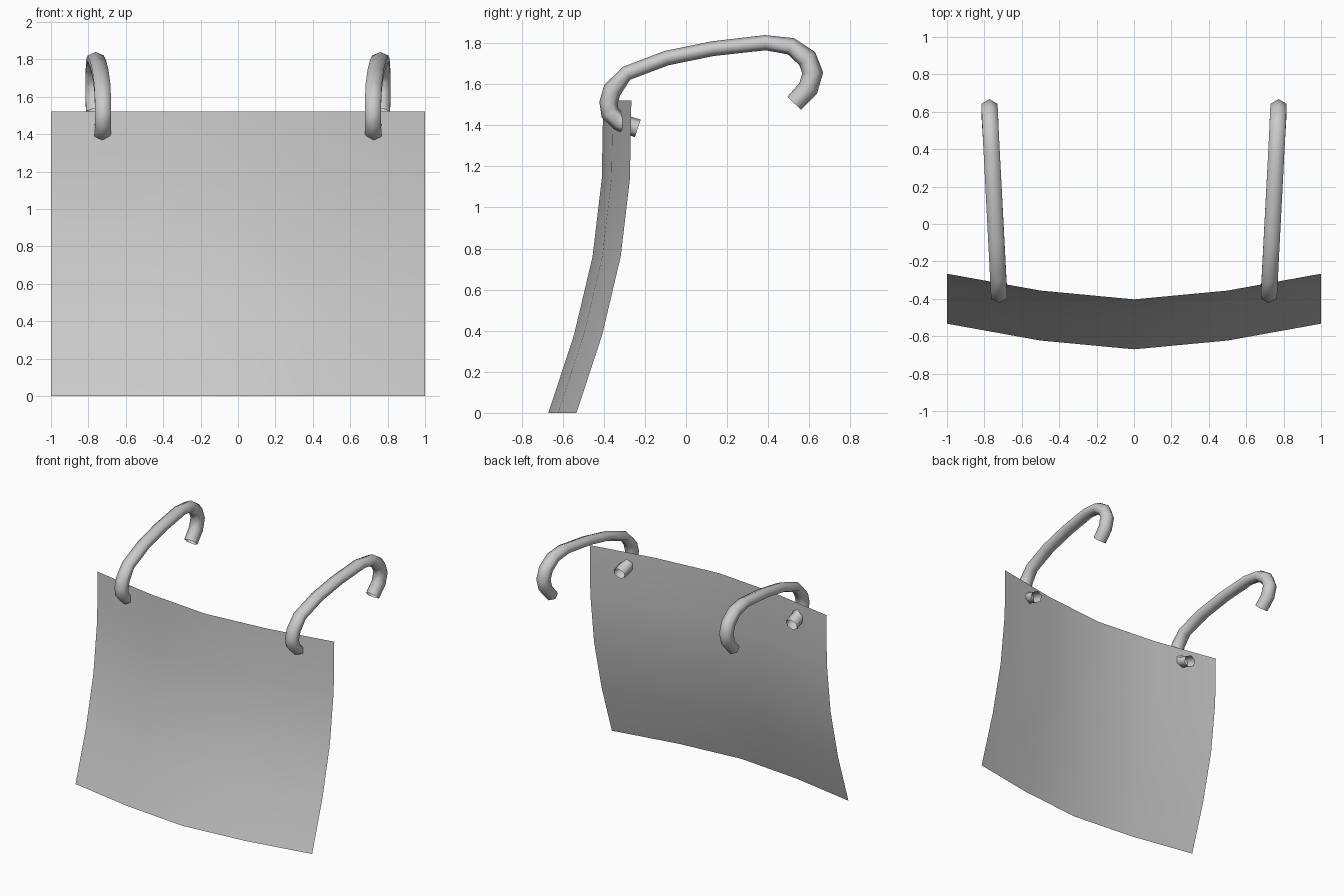
import bpy, bmesh, math
from mathutils import Vector

cube = bpy.data.objects.get("Cube")
if cube:
    bpy.data.objects.remove(cube, do_unlink=True)

grey = bpy.data.materials.new("light_grey")
grey.use_nodes = True
colour = (0.6, 0.6, 0.6, 1)
grey.diffuse_color = colour
grey.node_tree.nodes["Principled BSDF"].inputs["Base Color"].default_value = colour


def grid_object(name, rows, closed, angle):
    """Skin rows of points with quads, closing each row into a ring if asked."""
    bm = bmesh.new()
    rings = [[bm.verts.new(p) for p in row] for row in rows]
    n = len(rows[0])
    for a, b in zip(rings, rings[1:]):
        for i in range(n if closed else n - 1):
            j = (i + 1) % n
            bm.faces.new((a[i], a[j], b[j], b[i]))
    bmesh.ops.recalc_face_normals(bm, faces=bm.faces)
    if not closed and sum(f.normal.y for f in bm.faces) > 0:
        bmesh.ops.reverse_faces(bm, faces=bm.faces)
    mesh = bpy.data.meshes.new(name)
    bm.to_mesh(mesh)
    bm.free()
    mesh.materials.append(grey)
    obj = bpy.data.objects.new(name, mesh)
    bpy.context.collection.objects.link(obj)
    bpy.ops.object.select_all(action='DESELECT')
    obj.select_set(True)
    bpy.context.view_layer.objects.active = obj
    bpy.ops.object.shade_smooth_by_angle(angle=math.radians(angle))
    return obj


# Curved sheet: vertical profile (y, z) swept back towards both sides
profile = [(-0.67, 0), (-0.545, 0.38), (-0.455, 0.76), (-0.41, 1.14), (-0.403, 1.52)]
bow = [(-1, 0.137), (-0.5, 0.047), (0, 0), (0.5, 0.047), (1, 0.137)]
grid_object("shield_panel", [[(x, y + dy, z) for x, dy in bow] for y, z in profile],
            False, 40)

# Hook centreline (y, z) and in-plane radius, from the panel to the free end
path = [(-0.235, 1.385, 0.045), (-0.325, 1.415, 0.043), (-0.37, 1.46, 0.046),
        (-0.377, 1.51, 0.045), (-0.36, 1.57, 0.046), (-0.29, 1.653, 0.036),
        (-0.095, 1.727, 0.036), (0.13, 1.773, 0.036), (0.385, 1.802, 0.037),
        (0.51, 1.785, 0.042), (0.59, 1.725, 0.050), (0.617, 1.655, 0.051),
        (0.595, 1.58, 0.050), (0.527, 1.507, 0.046)]


def ear_hook(name, side):
    rows = []
    for i, (y, z, r) in enumerate(path):
        a, b = path[max(i - 1, 0)], path[min(i + 1, len(path) - 1)]
        t = Vector((0, b[0] - a[0], b[1] - a[1])).normalized()
        normal = Vector((0, -t.z, t.y))
        centre = Vector((side * (0.72 + 0.052 * (y + 0.4)), y, z))
        rows.append([centre + normal * r * math.cos(k * math.pi / 3)
                     + Vector((0.05 * math.sin(k * math.pi / 3), 0, 0)) for k in range(6)])
    grid_object(name, rows, True, 80)


ear_hook("left_ear_hook", 1)
ear_hook("right_ear_hook", -1)
